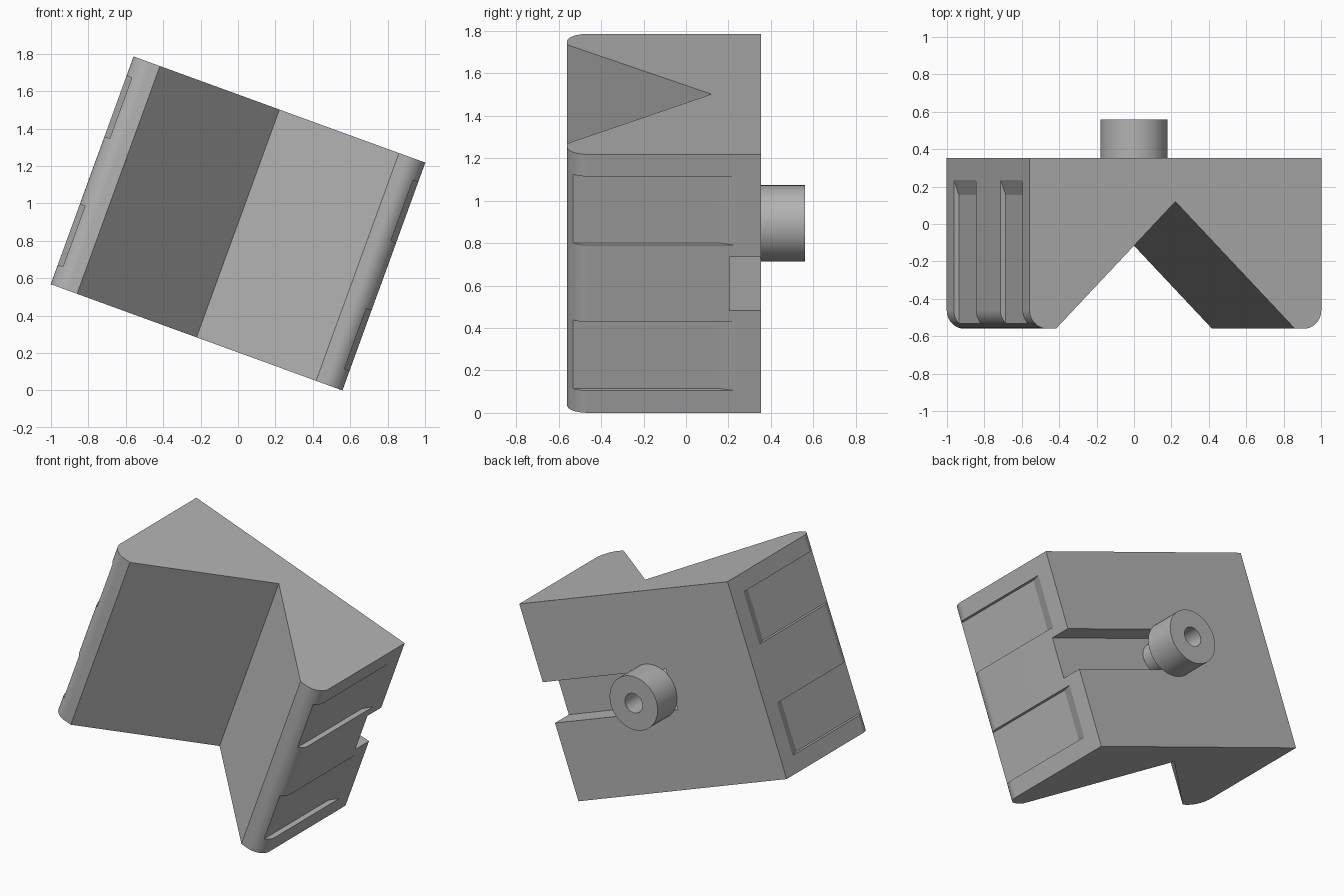
import bpy
import bmesh
from math import radians, sin, cos, pi
from mathutils import Matrix, Vector

cube = bpy.data.objects.get("Cube")
if cube:
    bpy.data.objects.remove(cube, do_unlink=True)

HALF_W, HALF_H = 0.83, 0.648      # block half width and half height before tilting
FRONT, BACK = -0.56, 0.353
ROUND = 0.1                       # radius of the front outer corners
TILT = Matrix.Translation((0, 0, 0.893)) @ Matrix.Rotation(radians(20), 4, 'Y')

grey = bpy.data.materials.new("plain grey")
grey.use_nodes = True
grey.diffuse_color = (0.45, 0.45, 0.45, 1)
grey.node_tree.nodes["Principled BSDF"].inputs["Base Color"].default_value = grey.diffuse_color


def make_object(name, bm):
    bmesh.ops.recalc_face_normals(bm, faces=bm.faces[:])
    bm.transform(TILT)
    mesh = bpy.data.meshes.new(name)
    bm.to_mesh(mesh)
    bm.free()
    mesh.materials.append(grey)
    obj = bpy.data.objects.new(name, mesh)
    bpy.context.collection.objects.link(obj)
    return obj


def prism(name, profile, low, high):
    """Extrude a plan outline between two heights."""
    bm = bmesh.new()
    face = bm.faces.new([bm.verts.new((x, y, low)) for x, y in profile])
    out = bmesh.ops.extrude_face_region(bm, geom=[face])
    top = [v for v in out["geom"] if isinstance(v, bmesh.types.BMVert)]
    bmesh.ops.translate(bm, verts=top, vec=(0, 0, high - low))
    return make_object(name, bm)


def select_only(obj):
    bpy.ops.object.select_all(action='DESELECT')
    obj.select_set(True)
    bpy.context.view_layer.objects.active = obj


def cut(target, cutter):
    cutter.hide_render = True
    mod = target.modifiers.new("cut", 'BOOLEAN')
    mod.operation = 'DIFFERENCE'
    mod.solver = 'EXACT'
    mod.object = cutter
    select_only(target)
    bpy.ops.object.modifier_apply(modifier=mod.name)
    bpy.data.objects.remove(cutter, do_unlink=True)


def smooth(obj):
    select_only(obj)
    bpy.ops.object.shade_smooth_by_angle(angle=radians(15))
    mod = obj.modifiers.new("even shading", 'WEIGHTED_NORMAL')
    mod.keep_sharp = True


# Block with a V notch along its front and rounded outer corners
steps = 10
right_half = [(0.68, FRONT)]
for i in range(steps + 1):
    a = i / steps * pi / 2
    right_half.append((HALF_W - ROUND + ROUND * sin(a), FRONT + ROUND - ROUND * cos(a)))
right_half.append((HALF_W, BACK))
outline = [(0, 0.12)] + right_half + [(-x, y) for x, y in reversed(right_half)]
block = prism("notched_block", outline, -HALF_H, HALF_H)

# Two shallow slots with ramped ends on each side
floor = HALF_W - 0.03
slot = [(floor, -0.7), (floor, 0.155), (floor + 0.09, 0.395), (floor + 0.09, -0.7)]
for side in (-1, 1):
    for low, high in ((-0.537, -0.193), (0.193, 0.537)):
        cut(block, prism("slot_cutter", [(side * x, y) for x, y in slot], low, high))

# Back channel, open at one side and ending just past the centre
channel = [(-0.15, 0.205), (1, 0.205), (1, 0.5), (-0.15, 0.5)]
cut(block, prism("channel_cutter", channel, -0.134, 0.134))
smooth(block)

# Hollow bush on a thinner neck that sits in the channel
bm = bmesh.new()
section = [(0.065, 0.2), (0.065, 0.56), (0.18, 0.56), (0.18, 0.35), (0.1, 0.35), (0.1, 0.2)]
ring = [bm.verts.new((r, y, 0)) for r, y in section]
edges = [bm.edges.new((ring[i], ring[i - 1])) for i in range(len(ring))]
bmesh.ops.spin(bm, geom=ring + edges, cent=(0, 0, 0), axis=Vector((0, 1, 0)),
               angle=2 * pi, steps=48)
bmesh.ops.remove_doubles(bm, verts=bm.verts[:], dist=0.0005)
smooth(make_object("back_bush", bm))
